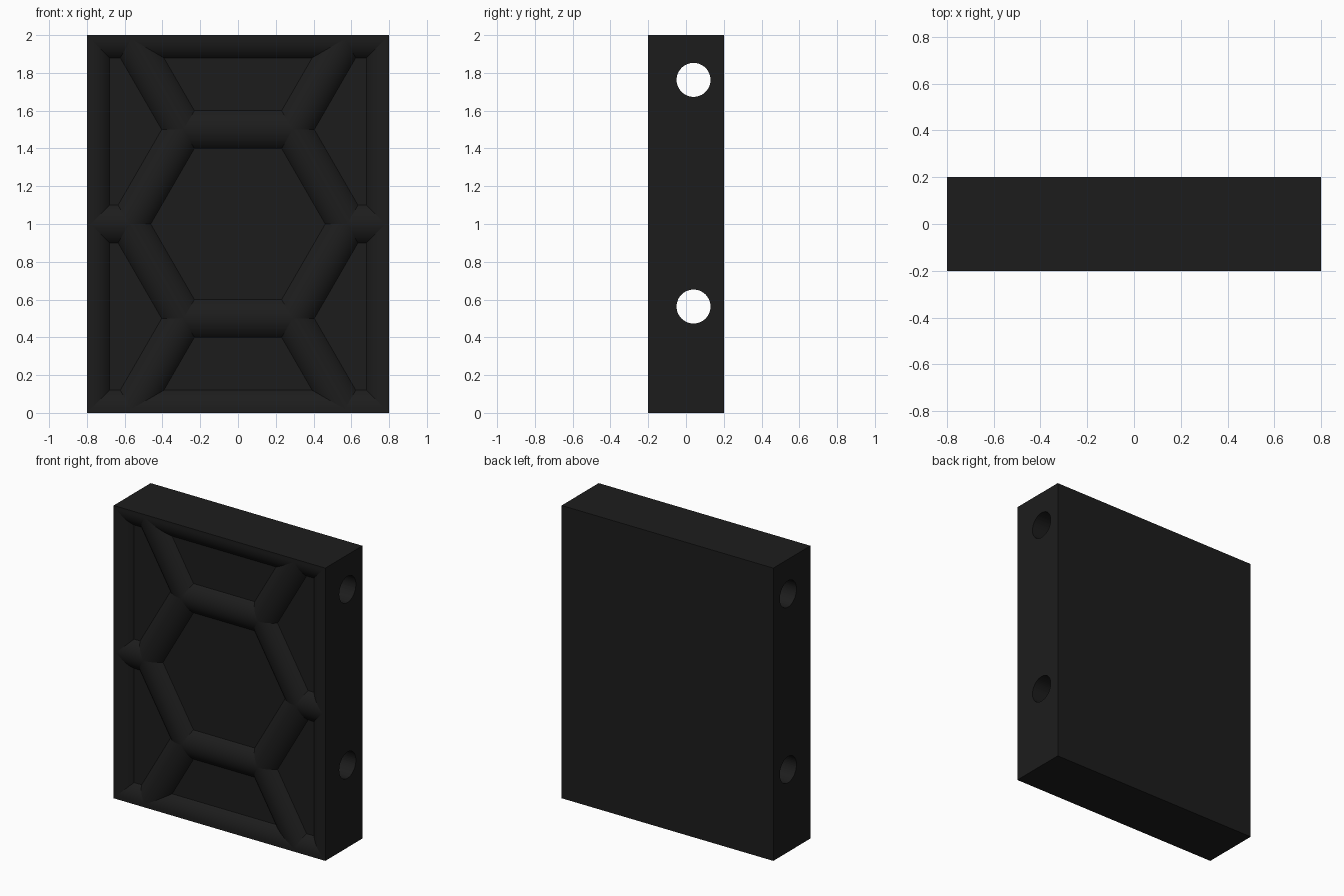
import bpy, bmesh, math
from mathutils import Vector

if "Cube" in bpy.data.objects:
    bpy.data.objects.remove(bpy.data.objects["Cube"])

W, H = 0.8, 2.0              # half width, height
DEPTH = 0.05                 # rib height above the panel
FRONT, BACK = -0.2, 0.2
PANEL = FRONT + DEPTH
HALF = 0.1                   # rib half width at the panel
R = (HALF ** 2 + DEPTH ** 2) / (2 * DEPTH)   # rib arc radius
A = math.asin(HALF / R)      # half angle of the rib arc
EDGE = 0.02                  # flat lip outside the rounded frame
SEG = 24

mat = bpy.data.materials.new("charcoal")
mat.diffuse_color = (0.012, 0.012, 0.012, 1)
mat.use_nodes = True
mat.node_tree.nodes["Principled BSDF"].inputs["Base Color"].default_value = mat.diffuse_color


def smooth(ob):
    bpy.ops.object.select_all(action='DESELECT')
    ob.select_set(True)
    bpy.context.view_layer.objects.active = ob
    bpy.ops.object.shade_smooth_by_angle(angle=math.radians(30))


def finish(name, bm):
    bmesh.ops.recalc_face_normals(bm, faces=bm.faces)
    me = bpy.data.meshes.new(name)
    bm.to_mesh(me)
    bm.free()
    ob = bpy.data.objects.new(name, me)
    bpy.context.collection.objects.link(ob)
    me.materials.append(mat)
    smooth(ob)
    return ob


def sweep(name, profile, a, b, side, trim=False):
    """Sweep (side offset, y) points from a to b, both given as (x, z)."""
    bm = bmesh.new()
    rings = [[bm.verts.new((p[0] + side[0] * s, y, p[1] + side[1] * s))
              for s, y in profile] for p in (a, b)]
    n = len(profile)
    for i in range(n):
        j = (i + 1) % n
        bm.faces.new((rings[0][i], rings[0][j], rings[1][j], rings[1][i]))
    bm.faces.new(rings[0])
    bm.faces.new(rings[1][::-1])
    if trim:                 # keep sloping ends inside the block
        for z, d in ((0.01, -1), (H - 0.01, 1)):
            cut = bmesh.ops.bisect_plane(
                bm, geom=bm.verts[:] + bm.edges[:] + bm.faces[:],
                plane_co=(0, 0, z), plane_no=(0, 0, d), clear_outer=True)
            edges = [e for e in cut["geom_cut"] if isinstance(e, bmesh.types.BMEdge)]
            if edges:
                bmesh.ops.holes_fill(bm, edges=edges)
    return finish(name, bm)


def arc(t0, t1, n):
    """Arc points, with angle measured from the crest of the rib."""
    angles = [t0 + (t1 - t0) * i / n for i in range(n + 1)]
    return [(R * math.sin(t), FRONT + R * (1 - math.cos(t))) for t in angles]


# Backing slab with two cross holes
bm = bmesh.new()
bmesh.ops.create_cube(bm, size=1)
for v in bm.verts:
    v.co = Vector((v.co.x * 2 * W, PANEL + (v.co.y + 0.5) * (BACK - PANEL),
                   (v.co.z + 0.5) * H))
slab = finish("slab", bm)
for z in (0.563, 1.763):
    bpy.ops.mesh.primitive_cylinder_add(vertices=48, radius=0.09, depth=2,
                                        location=(0, 0.04, z),
                                        rotation=(0, math.pi / 2, 0))
    cutter = bpy.context.object
    cutter.name = "hole_cutter"
    mod = slab.modifiers.new("hole", 'BOOLEAN')
    mod.object, mod.operation, mod.solver = cutter, 'DIFFERENCE', 'EXACT'
    bpy.context.view_layer.objects.active = slab
    bpy.ops.object.modifier_apply(modifier=mod.name)
    bpy.data.objects.remove(cutter)
smooth(slab)

# Frame: rounded inside, square outside
rim = arc(A, 0, SEG // 2) + [(-EDGE, FRONT), (-EDGE, PANEL)]
sweep("frame_top", rim, (-W, H - EDGE), (W, H - EDGE), (0, -1))
sweep("frame_bottom", rim, (-W, EDGE), (W, EDGE), (0, 1))
for s, label in ((-1, "left"), (1, "right")):
    x = s * (W - EDGE)
    sweep("frame_" + label, rim, (x, EDGE), (x, H - EDGE), (-s, 0))

# Honeycomb ribs: rounded, sunk slightly into the slab
half = arc(A, -A, SEG) + [(-HALF, PANEL + 0.02), (HALF, PANEL + 0.02)]


def rib(name, a, b, trim=False):
    d = (Vector(b) - Vector(a)).normalized()
    sweep(name, half, a, b, (-d.y, d.x), trim)


c = 0.5 / math.cos(math.pi / 6)      # hexagon corner radius
for v, row in ((-1, "lower"), (1, "upper")):
    z = 1 + v * 0.5
    rib("hexagon_bar_" + row, (-c / 2, z), (c / 2, z))
    for s, label in ((-1, "left"), (1, "right")):
        tag = row + "_" + label
        rib("hexagon_side_" + tag, (s * c / 2, z), (s * c, 1))
        rib("diagonal_rib_" + tag, (s * c / 2, z), (s * c * 1.1, 1 + v * 1.1), True)
for s, label in ((-1, "left"), (1, "right")):
    rib("side_stub_" + label, (s * c, 1), (s * (W - EDGE), 1))
